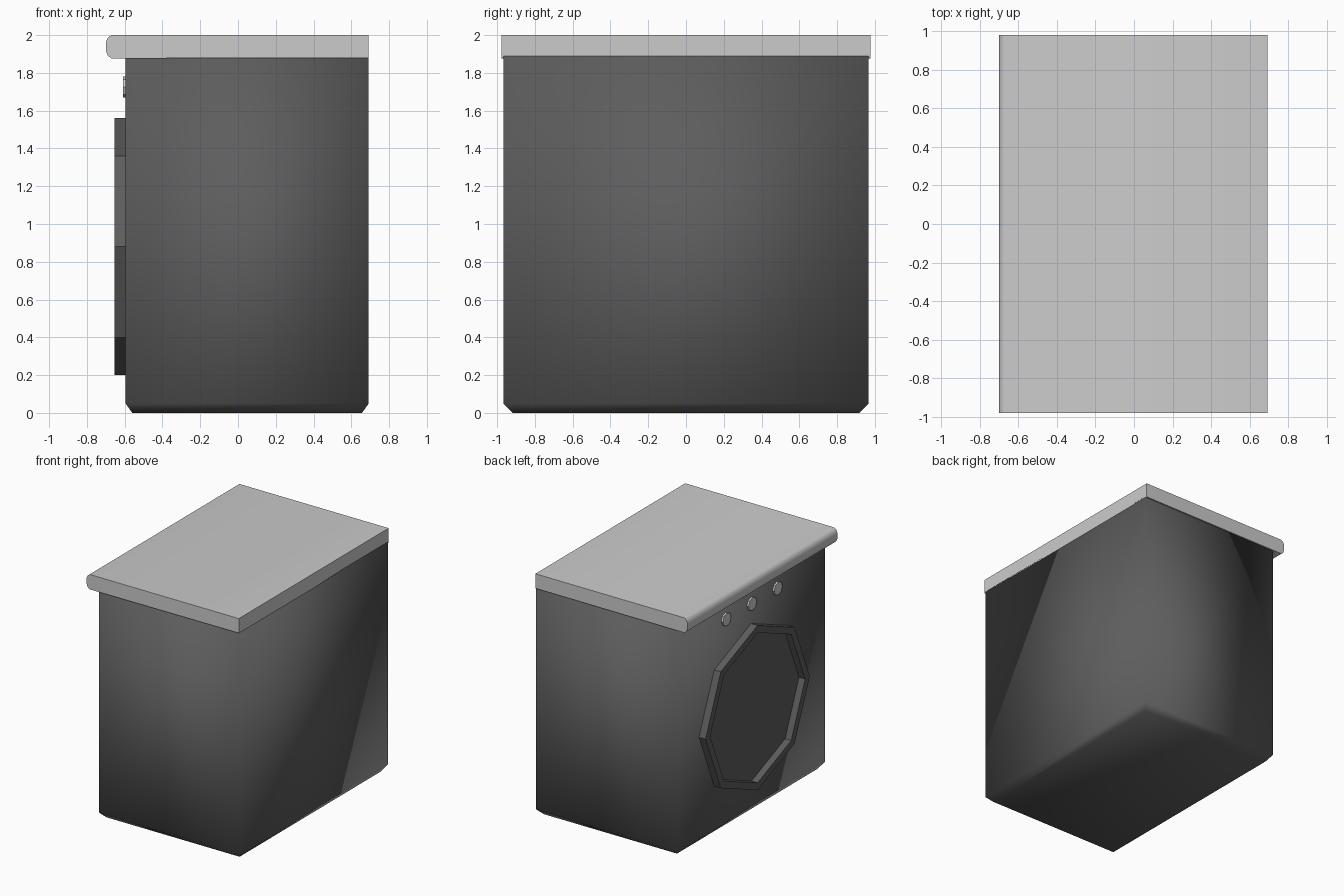
import bpy, bmesh, math

cube = bpy.data.objects.get("Cube")
if cube:
    bpy.data.objects.remove(cube, do_unlink=True)


def material(name, rgb):
    m = bpy.data.materials.new(name)
    m.use_nodes = True
    m.diffuse_color = (*rgb, 1)
    m.node_tree.nodes["Principled BSDF"].inputs["Base Color"].default_value = (*rgb, 1)
    return m


DARK = material("charcoal", (0.11, 0.11, 0.11))
LIGHT = material("pale grey", (0.6, 0.6, 0.6))


def make(name, bm, mat, smooth=None):
    bmesh.ops.recalc_face_normals(bm, faces=bm.faces)
    mesh = bpy.data.meshes.new(name)
    bm.to_mesh(mesh)
    bm.free()
    obj = bpy.data.objects.new(name, mesh)
    bpy.context.collection.objects.link(obj)
    mesh.materials.append(mat)
    if smooth is not None:
        bpy.ops.object.select_all(action='DESELECT')
        obj.select_set(True)
        bpy.context.view_layer.objects.active = obj
        bpy.ops.object.shade_smooth_by_angle(angle=math.radians(smooth))
    return obj


def loft(bm, loops, closed=False):
    """Skin successive loops of points, capping the ends or closing into a ring."""
    rings = [[bm.verts.new(p) for p in loop] for loop in loops]
    n = len(rings[0])
    pairs = list(zip(rings, rings[1:]))
    if closed:
        pairs.append((rings[-1], rings[0]))
    else:
        bm.faces.new(rings[0])
        bm.faces.new(rings[-1])
    for a, b in pairs:
        for i in range(n):
            j = (i + 1) % n
            bm.faces.new((a[i], a[j], b[j], b[i]))


def rect(x0, x1, y, z):
    return [(x0, -y, z), (x1, -y, z), (x1, y, z), (x0, y, z)]


def octagon(x, y, z, r):
    return [(x, y + r * math.cos(i * math.pi / 4), z + r * math.sin(i * math.pi / 4))
            for i in range(8)]


FACE = -0.595   # plane of the door side
BACK = 0.692

# Cabinet with a bevelled foot, softly shaded all round
bm = bmesh.new()
loft(bm, [rect(FACE + 0.035, BACK - 0.035, 0.917, 0),
          rect(FACE, BACK, 0.967, 0.05),
          rect(FACE, BACK, 0.967, 1.89)])
make("cabinet", bm, DARK, 180)

# Worktop with a rounded nose overhanging the door side
profile = [(BACK, 1.88), (BACK, 2.0), (-0.672, 2.0), (-0.69, 1.985), (-0.7, 1.96),
           (-0.7, 1.92), (-0.69, 1.892), (-0.672, 1.877), (FACE, 1.877)]
bm = bmesh.new()
loft(bm, [[(x, y, z) for x, z in profile] for y in (-0.978, 0.978)])
make("worktop", bm, LIGHT, 50)

# Raised eight-sided door rim
bm = bmesh.new()
OUT, R, HOLE, DOOR_Z = -0.655, 0.68, 0.62, 0.88
loft(bm, [octagon(FACE + 0.005, 0, DOOR_Z, R), octagon(OUT, 0, DOOR_Z, R),
          octagon(OUT, 0, DOOR_Z, HOLE), octagon(FACE + 0.005, 0, DOOR_Z, HOLE)], closed=True)
make("door_rim", bm, DARK)

# Flat panel inside the rim
bm = bmesh.new()
loft(bm, [octagon(FACE + 0.003, 0, DOOR_Z, HOLE), octagon(FACE - 0.004, 0, DOOR_Z, HOLE)])
make("door_panel", bm, DARK)

# Control knobs above the door
for name, y in (("left", 0.335), ("middle", 0), ("right", -0.335)):
    bm = bmesh.new()
    loft(bm, [octagon(FACE + 0.005, y, 1.725, 0.055), octagon(-0.61, y, 1.725, 0.055)])
    make(name + "_knob", bm, LIGHT)
